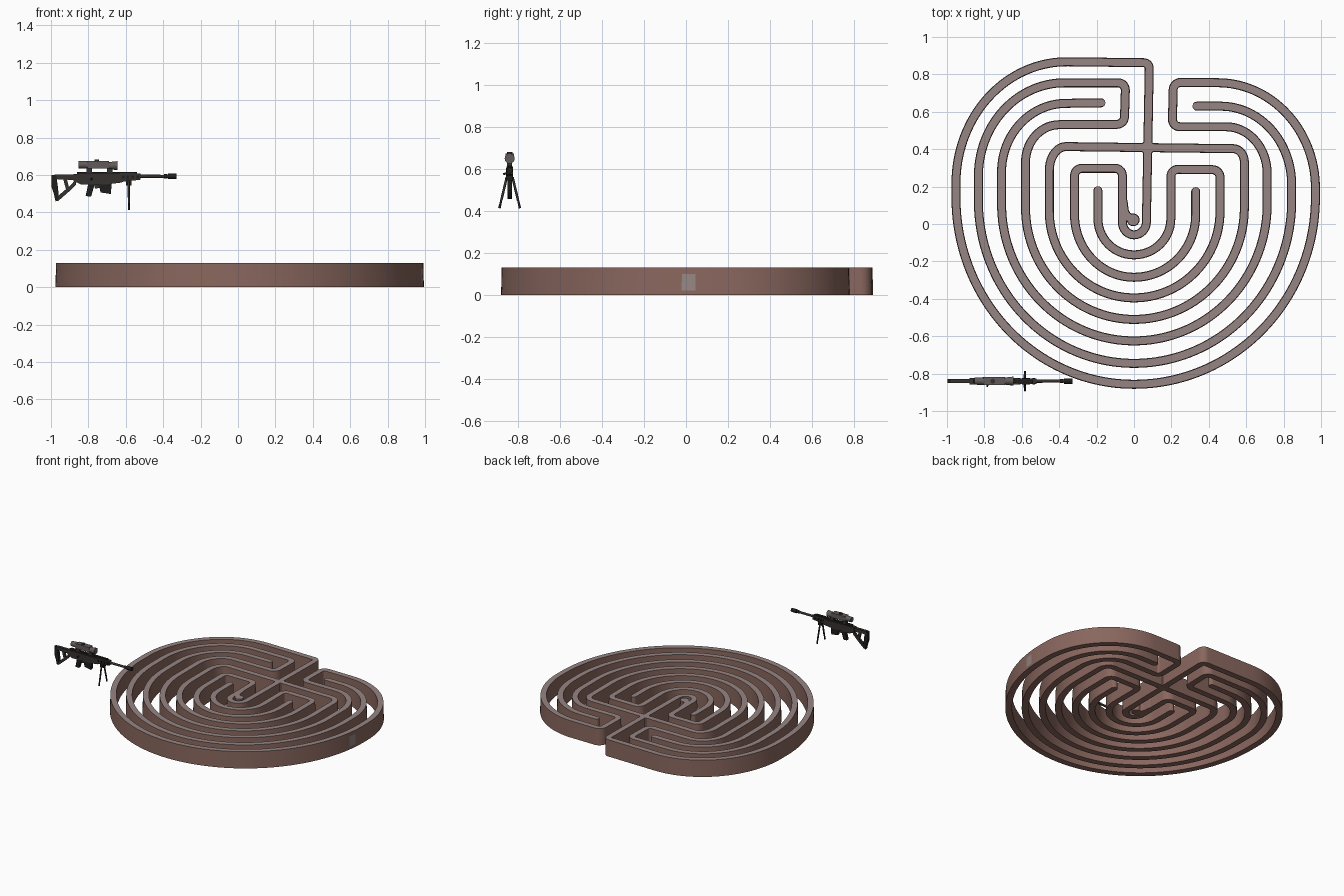
import bpy, bmesh, math
from mathutils import Vector

if "Cube" in bpy.data.objects:
    bpy.data.objects.remove(bpy.data.objects["Cube"])


def material(name, rgb):
    m = bpy.data.materials.new(name)
    m.diffuse_color = (*rgb, 1)
    m.use_nodes = True
    m.node_tree.nodes["Principled BSDF"].inputs["Base Color"].default_value = m.diffuse_color
    return m


BROWN = material("wall brown", (0.25, 0.135, 0.112))
STONE = material("top grey", (0.30, 0.235, 0.225))
DARK = material("gun dark", (0.035, 0.031, 0.028))
GREY = material("scope grey", (0.12, 0.105, 0.10))
BLACK = material("gun black", (0.014, 0.013, 0.012))


def finish(bm, name, mats, angle=35):
    bmesh.ops.recalc_face_normals(bm, faces=bm.faces[:])
    me = bpy.data.meshes.new(name)
    bm.to_mesh(me)
    bm.free()
    for m in mats:
        me.materials.append(m)
    ob = bpy.data.objects.new(name, me)
    bpy.context.collection.objects.link(ob)
    bpy.ops.object.select_all(action='DESELECT')
    ob.select_set(True)
    bpy.context.view_layer.objects.active = ob
    bpy.ops.object.shade_smooth_by_angle(angle=math.radians(angle))
    return ob


# ---------- labyrinth walls ----------
LEVELS = [(0, 0.024), (0.022, 0.0235), (0.10, 0.0215), (0.13, 0.021)]  # height, half width


def trace(points):
    """Path with elliptical corners: (x, y, length before, length after)."""
    out = []
    for i, (x, y, la, lb) in enumerate(points):
        p = Vector((x, y))
        if i in (0, len(points) - 1):
            out.append(p)
            continue
        s = (Vector(points[i - 1][:2]) - p).normalized() * la
        e = (Vector(points[i + 1][:2]) - p).normalized() * lb
        n = 6 + int(44 * max(la, lb))
        for k in range(n + 1):
            t = math.pi / 2 * k / n
            out.append(p + s * (1 - math.sin(t)) + e * (1 - math.cos(t)))
    path = [out[0]]
    for p in out[1:]:
        if (p - path[-1]).length > 0.002:
            path.append(p)
    return path


def wall(name, points):
    path = trace(points)
    stations = []
    for i, p in enumerate(path):
        d = (path[min(i + 1, len(path) - 1)] - path[max(i - 1, 0)]).normalized()
        stations.append((p, d, 1.0))
    # rounded ends
    for end, sign in ((0, -1), (-1, 1)):
        p, d, _ = stations[end]
        for k in (1, 2, 3):
            a = math.radians(27 * k)
            st = (p + d * sign * 0.022 * math.sin(a), d, math.cos(a))
            stations.insert(0, st) if sign < 0 else stations.append(st)
    bm = bmesh.new()
    rings = []
    for p, d, w in stations:
        n = Vector((-d.y, d.x))
        left = [bm.verts.new((*(p + n * h * w), z)) for z, h in LEVELS]
        right = [bm.verts.new((*(p - n * h * w), z)) for z, h in LEVELS]
        rings.append(left + right[::-1])
    top = len(LEVELS) - 1
    for a, b in zip(rings, rings[1:]):
        for j in range(len(a)):
            k = (j + 1) % len(a)
            f = bm.faces.new((a[j], a[k], b[k], b[j]))
            c = f.calc_center_median()
            # top is grey, plus one worn patch on the right flank
            patch = c.x > 0.95 and -0.02 < c.y < 0.035 and 0.022 < c.z < 0.1
            f.material_index = int(j == top or patch)
    bm.faces.new(rings[0])
    bm.faces.new(rings[-1])
    return finish(bm, name, (BROWN, STONE))


def loop(x1, x2, y):
    """Two elliptical corners that make the round lower half of a circuit."""
    drop = -y + 0.15 * abs(x1)
    return [(x1, y, drop, abs(x1)), (x2, y, abs(x2), drop)]


def c(x, y, a=0.04, b=None):
    return (x, y, a, a if b is None else b)


wall("inner_wall", [
    c(-0.193, 0.18), *loop(-0.193, 0.197, -0.165), c(0.197, 0.293), c(0.46, 0.29),
    *loop(0.46, -0.453, -0.395), c(-0.453, 0.415, 0.13, 0.09), c(0.59, 0.402, 0.06, 0.07),
    *loop(0.59, -0.58, -0.51), c(-0.58, 0.53, 0.2, 0.18), c(-0.052, 0.533),
    c(-0.045, 0.755), c(-0.832, 0.755, 0.46, 0.5), *loop(-0.832, 0.843, -0.745),
    c(0.843, 0.63, 0.42, 0.38), c(0.335, 0.63)])
wall("outer_wall", [
    c(0.33, 0.175), *loop(0.33, -0.318, -0.285), c(-0.318, 0.298), c(-0.062, 0.298),
    *loop(-0.062, 0.065, -0.058), c(0.082, 0.862, 0.03), c(-0.952, 0.875, 0.6, 0.66),
    *loop(-0.952, 0.97, -0.857), c(0.97, 0.752, 0.56, 0.52), c(0.21, 0.757),
    c(0.205, 0.52), c(0.712, 0.52, 0.22, 0.25), *loop(0.712, -0.708, -0.625),
    c(-0.708, 0.64, 0.36, 0.34), c(-0.175, 0.648)])
# curl at the heart
wall("centre_hook", [c(-0.058, 0.12), c(-0.05, 0.05, 0.03, 0.02), c(-0.008, 0.025)])


def post(name, x, y, r):
    bm = bmesh.new()
    bmesh.ops.create_cone(bm, cap_ends=True, segments=24, radius1=r, radius2=r - 0.003, depth=0.13)
    bmesh.ops.translate(bm, verts=bm.verts, vec=(x, y, 0.065))
    for f in bm.faces:
        f.material_index = int(f.calc_center_median().z > 0.12)
    finish(bm, name, (BROWN, STONE))


post("centre_post", -0.004, 0.022, 0.034)
post("crossing_post", 0.073, 0.408, 0.038)

# ---------- rifle ----------
GY = -0.84


def plate(name, profile, width, mat, y=0):
    """Side profile (x, z) extruded across y."""
    bm = bmesh.new()
    f = bm.faces.new([bm.verts.new((x, GY + y - width / 2, z)) for x, z in profile])
    r = bmesh.ops.extrude_face_region(bm, geom=[f])
    bmesh.ops.translate(bm, verts=[v for v in r["geom"] if isinstance(v, bmesh.types.BMVert)],
                        vec=(0, width, 0))
    return finish(bm, name, (mat,), 25)


def box(name, x1, x2, z1, z2, width, mat, y=0):
    return plate(name, [(x1, z1), (x2, z1), (x2, z2), (x1, z2)], width, mat, y)


def rod(name, a, b, r1, mat, r2=None, seg=12):
    a, b = Vector(a) + Vector((0, GY, 0)), Vector(b) + Vector((0, GY, 0))
    bm = bmesh.new()
    bmesh.ops.create_cone(bm, cap_ends=True, segments=seg, radius1=r1,
                          radius2=r2 or r1, depth=(b - a).length)
    q = Vector((0, 0, 1)).rotation_difference(b - a)
    for v in bm.verts:
        v.co = q @ v.co + (a + b) / 2
    return finish(bm, name, (mat,))


def tube(name, x1, x2, z, r, mat, r2=None):
    return rod(name, (x1, 0, z), (x2, 0, z), r, mat, r2, 16)


# skeleton stock
plate("butt_pad", [(-0.998, 0.60), (-0.972, 0.60), (-0.962, 0.53), (-0.958, 0.475),
                   (-0.975, 0.458), (-0.985, 0.50), (-0.998, 0.54)], 0.022, BLACK)
plate("stock_top", [(-0.98, 0.602), (-0.86, 0.602), (-0.86, 0.572), (-0.98, 0.578)], 0.022, DARK)
plate("stock_lower", [(-0.975, 0.46), (-0.96, 0.462), (-0.905, 0.51), (-0.865, 0.55),
                      (-0.865, 0.58), (-0.895, 0.545), (-0.96, 0.49)], 0.018, DARK)
plate("stock_strut", [(-0.935, 0.58), (-0.915, 0.58), (-0.90, 0.52), (-0.915, 0.505)], 0.016, DARK)

# body
plate("receiver", [(-0.88, 0.605), (-0.62, 0.605), (-0.62, 0.56), (-0.70, 0.55),
                   (-0.84, 0.55), (-0.88, 0.568)], 0.034, DARK)
plate("handguard", [(-0.63, 0.612), (-0.52, 0.608), (-0.52, 0.575), (-0.63, 0.562)], 0.03, DARK)
box("top_rail", -0.86, -0.54, 0.604, 0.617, 0.018, BLACK)
for i in range(4):
    for s in (-1, 1):
        box("handguard_slot", -0.622 + i * 0.026, -0.608 + i * 0.026, 0.58, 0.597, 0.003, BLACK, s * 0.0155)
plate("pistol_grip", [(-0.80, 0.555), (-0.765, 0.555), (-0.785, 0.485), (-0.815, 0.487)], 0.022, BLACK)
plate("trigger_guard", [(-0.77, 0.555), (-0.735, 0.555), (-0.74, 0.53), (-0.765, 0.528)], 0.008, DARK)
plate("magazine", [(-0.745, 0.555), (-0.675, 0.555), (-0.68, 0.498), (-0.735, 0.507)], 0.022, BLACK)
rod("bolt_handle", (-0.78, 0, 0.585), (-0.785, -0.03, 0.575), 0.005, BLACK)

# barrel
tube("barrel", -0.53, -0.36, 0.593, 0.009, DARK, 0.008)
tube("muzzle_brake", -0.375, -0.33, 0.593, 0.0145, BLACK)
tube("muzzle_collar", -0.395, -0.378, 0.593, 0.011, BLACK)

# scope
tube("scope_tube", -0.84, -0.66, 0.652, 0.016, GREY)
tube("scope_eyepiece", -0.852, -0.80, 0.655, 0.019, GREY, 0.021)
tube("scope_objective", -0.70, -0.645, 0.65, 0.018, GREY, 0.024)
box("scope_housing", -0.805, -0.69, 0.636, 0.674, 0.042, GREY)
rod("scope_dial", (-0.755, 0, 0.67), (-0.755, 0, 0.682), 0.013, DARK)
for x in (-0.81, -0.70):
    box("scope_mount", x, x + 0.03, 0.612, 0.645, 0.024, DARK)

# bipod
box("bipod_hub", -0.598, -0.57, 0.545, 0.575, 0.034, BLACK)
for s in (-1, 1):
    rod("bipod_leg", (-0.585, s * 0.014, 0.56), (-0.583, s * 0.04, 0.45), 0.006, DARK)
    rod("bipod_foot", (-0.583, s * 0.038, 0.46), (-0.583, s * 0.049, 0.413), 0.0045, BLACK, 0.006)
